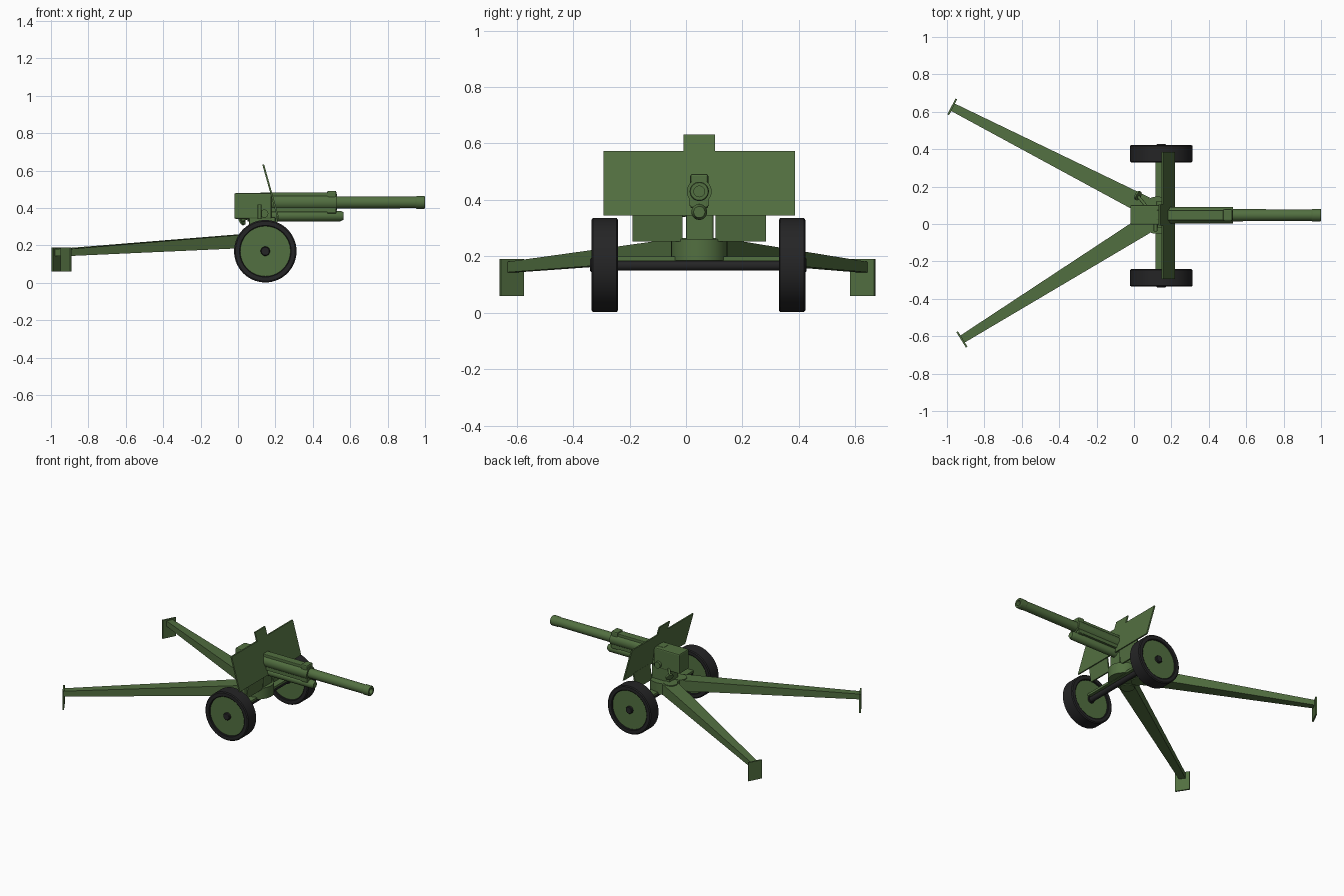
import bpy, bmesh, math
from mathutils import Vector

if "Cube" in bpy.data.objects:
    bpy.data.objects.remove(bpy.data.objects["Cube"])

CY = 0.047   # centre line of the gun
WX, WZ = 0.146, 0.169   # wheel centre


def material(name, rgb):
    m = bpy.data.materials.new(name)
    m.diffuse_color = (*rgb, 1)
    m.use_nodes = True
    m.node_tree.nodes["Principled BSDF"].inputs["Base Color"].default_value = m.diffuse_color
    return m


GREEN = material("olive_green", (0.085, 0.16, 0.052))
BLACK = material("rubber_black", (0.018, 0.018, 0.019))


def finish(name, bm, mat, smooth=False, bevel=0):
    bmesh.ops.recalc_face_normals(bm, faces=bm.faces)
    me = bpy.data.meshes.new(name)
    bm.to_mesh(me)
    bm.free()
    me.materials.append(mat)
    ob = bpy.data.objects.new(name, me)
    bpy.context.collection.objects.link(ob)
    if bevel:
        b = ob.modifiers.new("bevel", 'BEVEL')
        b.width, b.segments = bevel, 2
    if smooth:
        bpy.ops.object.select_all(action='DESELECT')
        ob.select_set(True)
        bpy.context.view_layer.objects.active = ob
        bpy.ops.object.shade_smooth_by_angle(angle=math.radians(30))
    return ob


def box(name, x, y, z, bevel=0, mat=GREEN):
    bm = bmesh.new()
    bmesh.ops.create_cube(bm, size=1)
    for v in bm.verts:
        v.co = [(r[0] + r[1]) / 2 + c * (r[1] - r[0]) for r, c in zip((x, y, z), v.co)]
    return finish(name, bm, mat, bevel=bevel)


def lathe(name, profile, origin, axis, mat=GREEN, n=40, closed=False):
    """Revolve (radius, distance) points round an axis."""
    bm = bmesh.new()
    q = Vector(axis).to_track_quat('Z', 'Y')
    rings = []
    for r, d in profile:
        rings.append([bm.verts.new(q @ Vector((r * math.cos(a), r * math.sin(a), d)) + Vector(origin))
                      for a in (2 * math.pi * i / n for i in range(n))])
    pairs = list(zip(rings, rings[1:]))
    if closed:
        pairs.append((rings[-1], rings[0]))
    for a, b in pairs:
        for i in range(n):
            bm.faces.new((a[i], a[(i + 1) % n], b[(i + 1) % n], b[i]))
    if not closed:
        bm.faces.new(rings[0])
        bm.faces.new(rings[-1])
    return finish(name, bm, mat, smooth=True)


def rod(name, p, axis, r, length, mat=GREEN, n=32):
    return lathe(name, [(r, 0), (r, length)], p, axis, mat, n)


def plate(name, outline, x_of_z, t=0.01):
    """Flat sheet from a (y, z) outline, leaning by x_of_z."""
    bm = bmesh.new()
    f = bm.faces.new([bm.verts.new((x_of_z(z), y, z)) for y, z in outline])
    ext = bmesh.ops.extrude_face_region(bm, geom=[f])
    for v in ext['geom']:
        if isinstance(v, bmesh.types.BMVert):
            v.co.x += t
    return finish(name, bm, GREEN)


# Barrel with hollow muzzle, jacket and recoil cylinder
X = (1, 0, 0)
lathe("barrel", [(0.034, 0.1), (0.031, 0.95), (0.034, 0.955), (0.034, 0.995), (0.031, 1.0),
                 (0.019, 1.0), (0.019, 0.85)], (0, CY, 0.43), X)
rod("barrel_jacket", (0.1, CY, 0.43), X, 0.044, 0.43)
box("jacket_top_rail", (0.12, 0.5), (CY - 0.027, CY + 0.027), (0.43, 0.483), 0.004)
lathe("recoil_cylinder", [(0.028, 0.05), (0.028, 0.548), (0.02, 0.565)], (0, CY, 0.357), X)
box("barrel_clamp", (0.476, 0.526), (CY - 0.032, CY + 0.032), (0.37, 0.492), 0.008)
box("cradle", (0.1, 0.525), (CY - 0.034, CY + 0.034), (0.378, 0.412))

# Breech block
box("breech_block", (-0.02, 0.18), (CY - 0.051, CY + 0.055), (0.342, 0.48), 0.008)

# Shield: leaning upper sheet with centre tab, two lower sheets
lean = lambda z: 0.13 + (0.632 - z) * 0.28
plate("upper_shield", [(-0.293, 0.345), (0.386, 0.345), (0.386, 0.574), (0.103, 0.574),
                       (0.103, 0.632), (-0.009, 0.632), (-0.009, 0.574), (-0.293, 0.574)], lean)
for side, y0, y1 in (("left", -0.19, -0.013), ("right", 0.105, 0.283)):
    plate(side + "_lower_shield", [(y0, 0.252), (y1, 0.252), (y1, 0.36), (y0, 0.36)],
          lambda z: 0.205 - (0.36 - z) * 0.15)

# Carriage: turning base, saddle, axle and crossbar
rod("turning_base", (0.125, CY, 0.185), (0, 0, 1), 0.1, 0.077)
box("saddle", (0.06, 0.2), (0.0, 0.097), (0.25, 0.35), 0.006)
rod("axle", (WX, -0.33, WZ - 0.002), (0, 1, 0), 0.018, 0.75, BLACK)
box("axle_crossbar", (WX - 0.03, WX + 0.03), (-0.25, 0.34), (0.183, 0.199))

# Wheels: tyre ring, dished disc and hub
for side, s in (("left", -1), ("right", 1)):
    c = (WX, CY - 0.003 + s * 0.332, WZ)
    half = [(0.134, 0.044), (0.138, 0.047), (0.16, 0.047), (0.167, 0.042)]
    lathe(side + "_tyre", half + [(r, -d) for r, d in reversed(half)], c, (0, s, 0), BLACK, 56, True)
    lathe(side + "_wheel_disc", [(0.136, -0.035), (0.136, 0.035)], c, (0, s, 0), GREEN, 56)
    lathe(side + "_hub", [(0.025, -0.045), (0.025, 0.047), (0.021, 0.052)], c, (0, s, 0), BLACK)

# Split trails with end spades
for side, root, tip in (("left", (0.06, -0.005), (-0.92, -0.617)), ("right", (0.06, 0.098), (-0.972, 0.626))):
    a, b = Vector((*root, 0)), Vector((*tip, 0))
    d = (b - a).normalized()
    n = Vector((-d.y, d.x, 0))
    up = Vector((0, 0, 1))
    bm = bmesh.new()
    for p, w, z0, z1 in ((a, 0.05, 0.188, 0.262), (b, 0.022, 0.143, 0.18)):
        for s in (-1, 1):
            for z in (z0, z1):
                bm.verts.new(p + n * w * s + up * z)
    bmesh.ops.convex_hull(bm, input=bm.verts)
    finish(side + "_trail", bm, GREEN)
    bm = bmesh.new()
    for t in (-0.005, 0.005):
        for w in (-0.048, 0.048):
            for z in (0.06, 0.19):
                bm.verts.new(b + d * t + n * w + up * z)
    bmesh.ops.convex_hull(bm, input=bm.verts)
    finish(side + "_spade", bm, GREEN)
    rod(side + "_trail_hinge", (a.x - 0.01, a.y, 0.18), (0, 0, 1), 0.045, 0.085)

# Aiming controls
rod("elevation_shaft", (0.07, 0.09, 0.36), (-0.5, 0.6, -0.3), 0.008, 0.08)
rod("elevation_handwheel", (0.025, 0.15, 0.335), (-0.75, 0.4, -0.45), 0.026, 0.01)
box("sight_bracket", (0.105, 0.125), (-0.04, 0.0), (0.34, 0.42), 0.003)
rod("trunnion", (0.14, -0.02, 0.37), (0, 1, 0), 0.022, 0.14)
